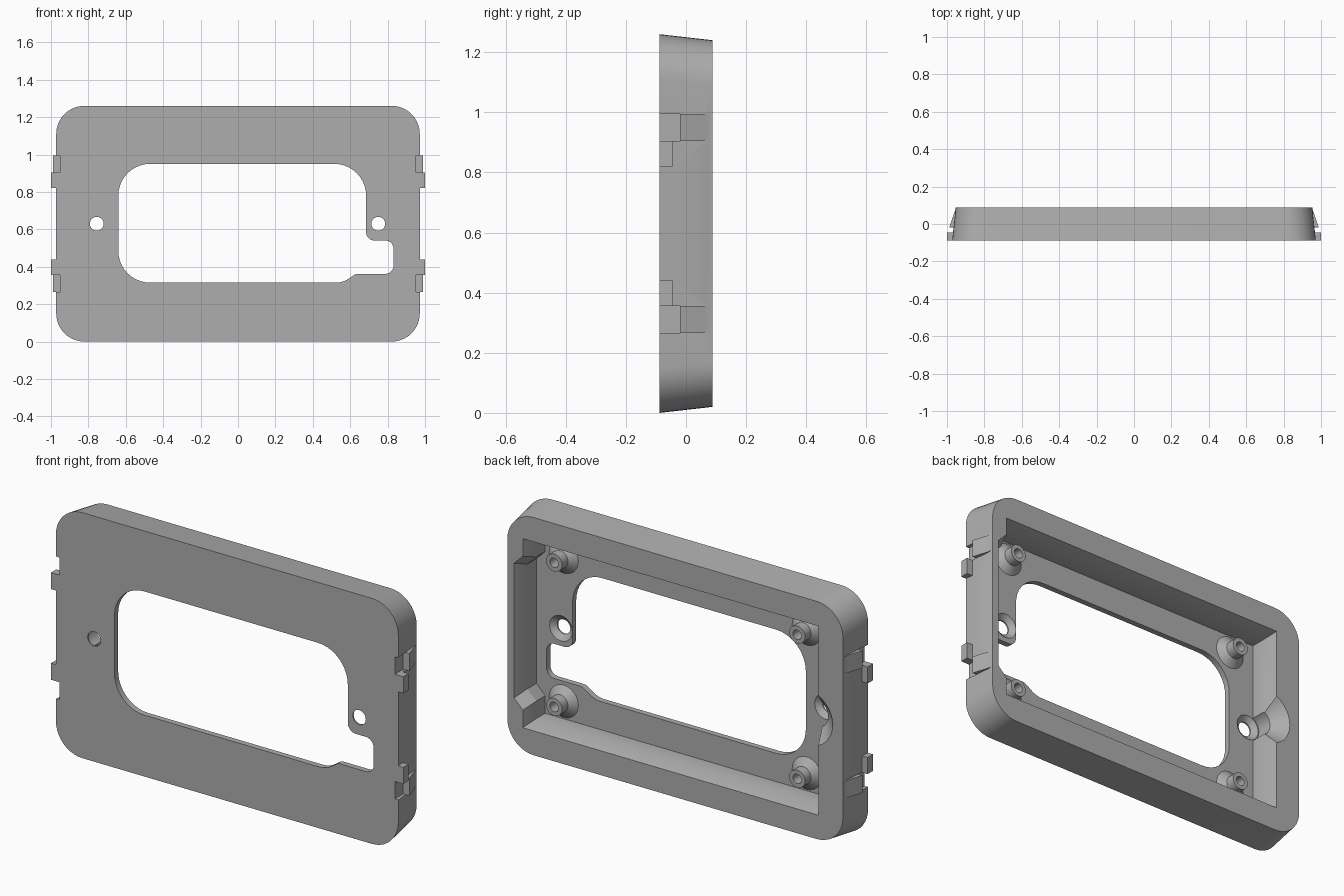
import bpy, bmesh, math

if "Cube" in bpy.data.objects:
    bpy.data.objects.remove(bpy.data.objects["Cube"], do_unlink=True)

grey = bpy.data.materials.new("plain grey")
grey.use_nodes = True
COLOR = (0.42, 0.42, 0.42, 1)
grey.diffuse_color = COLOR
grey.node_tree.nodes["Principled BSDF"].inputs["Base Color"].default_value = COLOR

FRONT, BACK, FLOOR = -0.088, 0.088, -0.058
MID = 0.63


def finish(name, bm):
    bmesh.ops.recalc_face_normals(bm, faces=bm.faces)
    mesh = bpy.data.meshes.new(name)
    bm.to_mesh(mesh)
    bm.free()
    mesh.materials.append(grey)
    obj = bpy.data.objects.new(name, mesh)
    bpy.context.collection.objects.link(obj)
    return obj


def loft(name, layers):
    """Join equal-length (x, z) outlines placed at given y depths."""
    bm = bmesh.new()
    rings = [[bm.verts.new((x, y, z)) for x, z in pts] for y, pts in layers]
    for a, b in zip(rings, rings[1:]):
        for i in range(len(a)):
            j = (i + 1) % len(a)
            bm.faces.new((a[i], a[j], b[j], b[i]))
    bm.faces.new(rings[0])
    bm.faces.new(rings[-1])
    return finish(name, bm)


def rounded(corners, steps=10):
    """Round each (x, z, radius) corner of a polygon."""
    out = []
    n = len(corners)
    for i, (x, z, r) in enumerate(corners):
        if r == 0:
            out.append((x, z))
            continue
        px, pz, _ = corners[i - 1]
        nx, nz, _ = corners[(i + 1) % n]
        la, lb = math.hypot(px - x, pz - z), math.hypot(nx - x, nz - z)
        ax, az, bx, bz = (px - x) / la, (pz - z) / la, (nx - x) / lb, (nz - z) / lb
        half = math.acos(max(-1, min(1, ax * bx + az * bz))) / 2
        mx, mz = ax + bx, az + bz
        ml = math.hypot(mx, mz)
        d = r / math.sin(half)
        cx, cz = x + mx / ml * d, z + mz / ml * d
        t = r / math.tan(half)
        a0 = math.atan2(z + az * t - cz, x + ax * t - cx)
        a1 = math.atan2(z + bz * t - cz, x + bx * t - cx)
        sweep = (a1 - a0 + math.pi) % (2 * math.pi) - math.pi
        for k in range(steps + 1):
            a = a0 + sweep * k / steps
            out.append((cx + r * math.cos(a), cz + r * math.sin(a)))
    return out


def rect(x0, x1, z0, z1, r=0):
    return rounded([(x0, z0, r), (x1, z0, r), (x1, z1, r), (x0, z1, r)])


def box(name, x0, x1, y0, y1, z0, z1):
    return loft(name, [(y0, rect(x0, x1, z0, z1)), (y1, rect(x0, x1, z0, z1))])


def lathe(name, x, z, profile, sides=32):
    """Stack circles of (radius, y) along the y axis."""
    turn = [2 * math.pi * k / sides for k in range(sides)]
    return loft(name, [(y, [(x + r * math.cos(a), z + r * math.sin(a)) for a in turn])
                       for r, y in profile])


def boolean(target, tool, operation="DIFFERENCE"):
    mod = target.modifiers.new(tool.name, "BOOLEAN")
    mod.operation, mod.solver, mod.object = operation, "EXACT", tool
    bpy.context.view_layer.objects.active = target
    bpy.ops.object.modifier_apply(modifier=mod.name)
    bpy.data.objects.remove(tool, do_unlink=True)


# Tapered outer shell
frame = loft("frame", [
    (FRONT, rect(-0.972, 0.972, 0, 1.26, 0.15)),
    (BACK, rect(-0.953, 0.953, 0.02, 1.24, 0.15))])


# Rear cavity with a sloped lip and a chamfered side pocket
def cavity(inset):
    x0, x1, px = -0.813 + inset, 0.865 - inset, 0.915 - inset
    z0, z1 = 0.145 + inset, 1.115 - inset
    p0, p1 = 0.235 + inset, 1.025 - inset
    return [(x0, z0), (x1, z0), (x1, p0), (px, p0 + 0.05),
            (px, p1 - 0.05), (x1, p1), (x1, z1), (x0, z1)]


boolean(frame, loft("cavity", [(FLOOR, cavity(0.025)), (0.015, cavity(0.025)),
                               (BACK, cavity(0)), (BACK + 0.02, cavity(0))]))

# Window with the side notch
window = rounded([
    (-0.64, 0.315, 0.17), (0.56, 0.315, 0.12), (0.63, 0.362, 0.04),
    (0.832, 0.362, 0.045), (0.832, 0.54, 0.045), (0.685, 0.54, 0.045),
    (0.685, 0.95, 0.17), (-0.64, 0.95, 0.17)])
boolean(frame, loft("window", [(FRONT - 0.05, window), (FLOOR + 0.02, window)]))

# Countersunk screw holes, and the flared relief in the thick side wall
for x in (-0.755, 0.75):
    boolean(frame, lathe("screw_hole", x, MID, [
        (0.037, FRONT - 0.05), (0.037, FRONT + 0.008), (0.065, FLOOR), (0.065, FLOOR + 0.01)]))
boolean(frame, lathe("wall_relief", -0.755, MID, [
    (0.07, FLOOR), (0.07, 0.025), (0.14, BACK), (0.14, BACK + 0.01)]))

# Side clips: a front notch, a ramp behind it and a block beside it
for side in (-1, 1):
    for up in (-1, 1):
        def span(a, b):
            return sorted((MID + up * a, MID + up * b))
        boolean(frame, box("notch", *sorted((side * 0.952, side * 1.1)),
                           FRONT - 0.02, -0.02, *span(0.275, 0.365)))
        ramp = [(y, rect(*sorted((side * 0.94, side * x)), *span(a, b)))
                for y, x, a, b in ((-0.02, 0.988, 0.275, 0.365), (0.06, 0.962, 0.275, 0.365),
                                   (0.08, 0.953, 0.28, 0.36))]
        boolean(frame, loft("ramp", ramp), "UNION")
        boolean(frame, box("block", *sorted((side * 0.94, side * 1.0)),
                           FRONT, -0.045, *span(0.19, 0.275)), "UNION")

# Hollow mounting posts on conical feet
posts = []
for x in (-0.645, 0.735):
    for z in (0.26, 1.0):
        posts.append(lathe("mounting_post", x, z, [
            (0.083, FLOOR - 0.005), (0.083, FLOOR), (0.045, -0.028), (0.045, 0.02),
            (0.024, 0.02), (0.024, -0.045)]))

for obj in [frame] + posts:
    bpy.ops.object.select_all(action="DESELECT")
    obj.select_set(True)
    bpy.context.view_layer.objects.active = obj
    bpy.ops.object.shade_smooth_by_angle(angle=math.radians(25))
